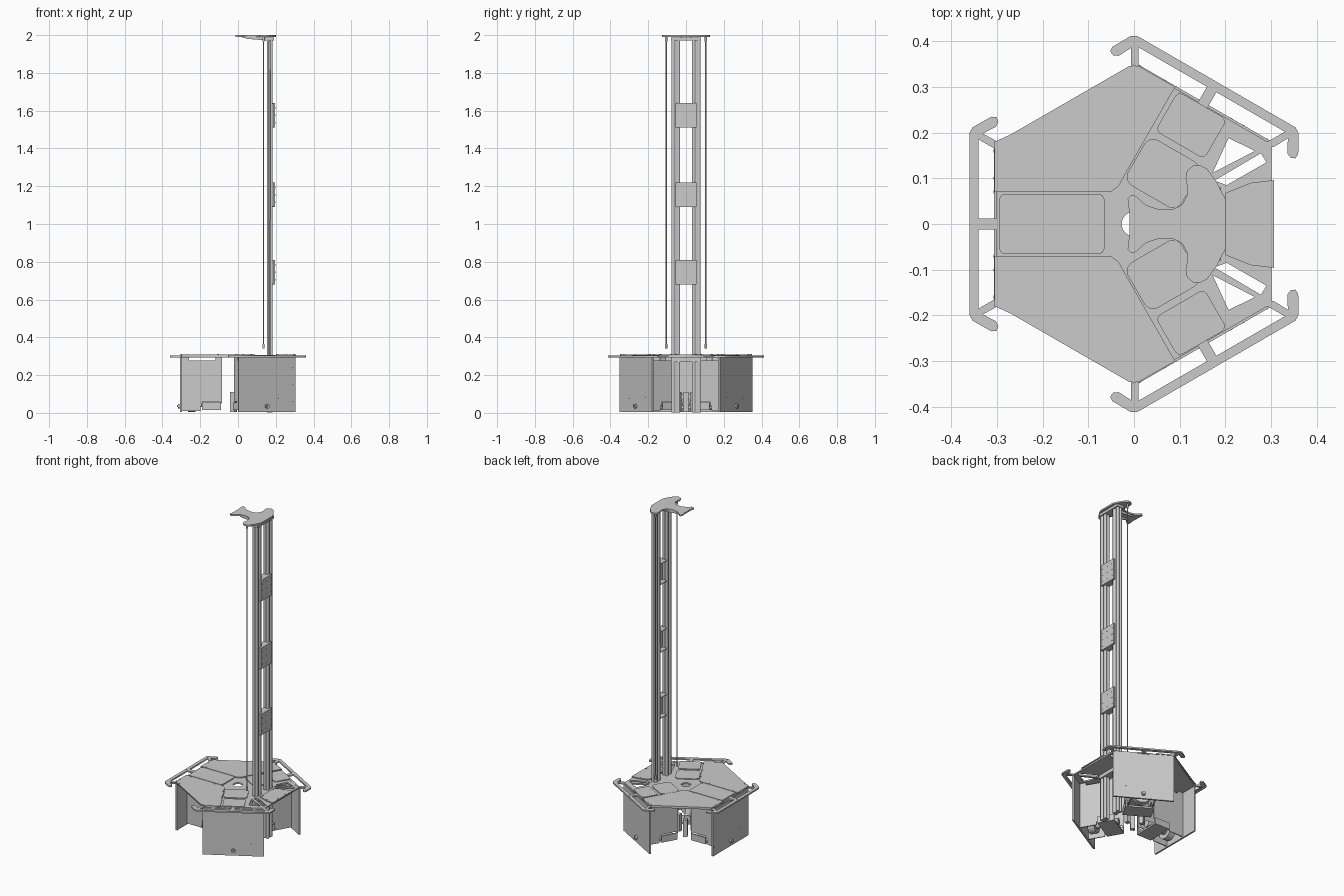
import bpy, bmesh
from math import radians, sin, cos, pi
from mathutils import Matrix, Vector

cube = bpy.data.objects.get("Cube")
if cube:
    bpy.data.objects.remove(cube, do_unlink=True)

GREY = bpy.data.materials.new("light grey")
GREY.use_nodes = True
GREY.diffuse_color = (.6, .6, .6, 1)
GREY.node_tree.nodes["Principled BSDF"].inputs["Base Color"].default_value = (.6, .6, .6, 1)


def add(name, mesh, turn=0):
    mesh.materials.clear()
    mesh.materials.append(GREY)
    mesh.transform(Matrix.Rotation(radians(turn), 4, "Z"))
    ob = bpy.data.objects.new(name, mesh)
    bpy.context.collection.objects.link(ob)
    return ob


def plate(name, outline, z0, z1, holes=(), turn=0, upright=None):
    """Flat sheet with holes; upright=y stands the outline in the xz plane."""
    cu = bpy.data.curves.new(name, "CURVE")
    cu.dimensions, cu.fill_mode = "2D", "BOTH"
    cu.extrude = (z1 - z0) / 2
    for pts in (outline, *holes):
        sp = cu.splines.new("POLY")
        sp.points.add(len(pts) - 1)
        for p, (x, y) in zip(sp.points, pts):
            p.co = (x, y, 0, 1)
        sp.use_cyclic_u = True
    tmp = bpy.data.objects.new("tmp", cu)
    bpy.context.collection.objects.link(tmp)
    bpy.context.view_layer.update()
    mesh = bpy.data.meshes.new_from_object(
        tmp.evaluated_get(bpy.context.evaluated_depsgraph_get()))
    bpy.data.objects.remove(tmp, do_unlink=True)
    mesh.transform(Matrix.Translation((0, 0, (z0 + z1) / 2)))
    if upright is not None:
        mesh.transform(Matrix.Translation((0, upright, 0)) @ Matrix.Rotation(pi / 2, 4, "X"))
    return add(name, mesh, turn)


def box(name, lo, hi, turn=0):
    lo, hi = Vector(lo), Vector(hi)
    bm = bmesh.new()
    bmesh.ops.create_cube(bm, size=1)
    bmesh.ops.scale(bm, vec=hi - lo, verts=bm.verts)
    bmesh.ops.translate(bm, vec=(lo + hi) / 2, verts=bm.verts)
    mesh = bpy.data.meshes.new(name)
    bm.to_mesh(mesh)
    bm.free()
    return add(name, mesh, turn)


def rods(name, points, radius, length, axis="Z", turn=0, sides=12):
    """Equal cylinders centred on the points, joined in one object."""
    spin = Matrix.Rotation(pi / 2, 4, "Y") if axis == "X" else Matrix()
    bm = bmesh.new()
    for p in points:
        bmesh.ops.create_cone(bm, cap_ends=True, segments=sides, radius1=radius,
                              radius2=radius, depth=length,
                              matrix=Matrix.Translation(p) @ spin)
    for f in bm.faces:
        f.smooth = len(f.verts) == 4
    for e in bm.edges:
        e.smooth = all(f.smooth for f in e.link_faces)
    mesh = bpy.data.meshes.new(name)
    bm.to_mesh(mesh)
    bm.free()
    return add(name, mesh, turn)


def flip(pts):
    return [(x, -y) for x, y in reversed(pts)]


def both(half):
    return half + flip(half)


def ring(r, n, start=0):
    return [(r * cos(start + 2 * pi * i / n), r * sin(start + 2 * pi * i / n)) for i in range(n)]


def rounded(x0, x1, h, c=0.012):
    """Rectangle with clipped corners, symmetric about the x axis."""
    return both([(x0, h - c), (x0 + c * .3, h - c * .3), (x0 + c, h),
                 (x1 - c, h), (x1 - c * .3, h - c * .3), (x1, h - c)])


# Hexagonal deck, open at the centre and beside the mast
triangle = [(.172, .112), (.265, .16), (.207, .188)]
slot = [(.176, .095), (.203, .085), (.29, .135), (.278, .155)]
plate("deck", ring(.347, 6, pi / 6), .293, .302,
      holes=(ring(.027, 24), triangle, flip(triangle), slot, flip(slot)))

# Cover plates either side of the rear module
cover = [(-.305, .07), (-.305, .18), (-.27, .196), (-.01, .346), (.01, .346),
         (.09, .3), (-.022, .104), (-.034, .082), (-.052, .07)]
for side, pts in (("left", cover), ("right", flip(cover))):
    plate("cover_" + side, pts, .302, .308)
nose = both([(.2, .068), (.255, .09), (.306, .096)])
plate("mast_foot_plate", nose, .302, .308)

# Module lids: a single long one, and split ones beside the mast
plate("module_lid", rounded(-.295, -.065, .066), .302, .308)
for t in (120, 240):
    plate("outer_lid", rounded(-.3, -.2, .062), .302, .307, turn=t)
    plate("inner_lid", rounded(-.185, -.07, .068, .02), .302, .307, turn=t)

# Deck bolts
spots = [(x, s * y, .308) for s in (1, -1) for x, y in
         ((-.3, .14), (-.3, .172), (-.27, .19), (0, .345), (.03, .33), (.07, .272), (.028, .2),
          (-.012, .13), (-.105, .076), (-.27, .076), (.255, .082), (.298, .035), (.205, .052))]
rods("deck_bolts", spots, .004, .005, sides=10)

# Three bumpers, outer panels and drive modules
hooked = [(-.29, .163), (-.298, .18), (-.331, .198), (-.302, .213), (-.297, .224),
          (-.301, .234), (-.312, .235), (-.353, .212), (-.36, .2)]
gap = [(-.302, .012), (-.302, .163), (-.34, .185), (-.34, .012)]
wall = [(-.297, .01), (-.2, .01), (-.19, .06), (-.1, .06), (-.085, .05), (-.085, .293),
        (-.12, .293), (-.12, .278), (-.26, .278), (-.26, .293), (-.297, .293)]
for t in (0, 120, 240):
    plate("bumper", both(hooked), .294, .303, holes=(gap, flip(gap)), turn=t)
    rods("bumper_bolts", [(-.35, y, .303) for y in (-.2, 0, .2)], .004, .002, turn=t)
    box("outer_panel", (-.307, -.173, .005), (-.297, .173, .294), turn=t)
    studs = [(-.307, s * y, z) for s in (1, -1) for y, z in
             ((.16, .06), (.16, .15), (.16, .24), (.07, .08), (.1, .08), (.07, .27))]
    rods("panel_bolts", studs, .003, .001, "X", turn=t, sides=8)
    rods("charge_socket", [(-.31, 0, .036)], .012, .014, "X", turn=t, sides=20)
    rods("socket_pin", [(-.314, 0, .036)], .006, .016, "X", turn=t)
    for y in (-.067, .073):
        plate("module_wall", wall, -.003, .003, upright=y - .003, turn=t)
    box("module_tray", (-.19, -.082, .014), (-.09, .082, .024), turn=t)
    for y in (-.082, .074):
        box("tray_rail", (-.19, y, .014), (-.09, y + .008, .055), turn=t)
    rods("drive_wheel", [(-.245, 0, .055)], .05, .04, "X", t, 32)
    rods("wheel_hub", [(-.245, 0, .055)], .025, .06, "X", t, 24)
    rods("motor", [(-.155, 0, .05)], .02, .13, "X", t, 24)
    box("inner_block", (.035, -.013, .005), (.06, .013, .11), turn=t)


# Slotted mast rails
def slotted(cx, cy, w, d):
    side = [(1, -1), (1, -.22), (.6, -.22), (.6, .22), (1, .22)]
    pts = []
    for k in range(4):
        a = k * pi / 2
        for x, y in side:
            pts.append((cx + w / 2 * (x * cos(a) - y * sin(a)),
                        cy + d / 2 * (x * sin(a) + y * cos(a))))
    return pts


for s in (-1, 1):
    plate("mast_rail", slotted(.168, s * .054, .03, .046), .002, 1.988)
    # Side cables with end fittings
    rods("side_rod", [(.135, s * .105, 1.165)], .0035, 1.64)
    rods("rod_fitting", [(.135, s * .105, z) for z in (.352, 1.978)], .006, .024)
box("lower_mast_tie", (.14, -.08, .27), (.19, .08, .292))
box("upper_mast_tie", (.14, -.08, 1.972), (.19, .08, 1.988))

# Mast brackets with top and bottom flanges
for z in (.745, 1.155, 1.575):
    box("bracket_plate", (.184, -.055, z - .065), (.196, .055, z + .065))
    for dz in (-.065, .061):
        box("bracket_flange", (.153, -.031, z + dz), (.184, .031, z + dz + .004))
    rods("bracket_bolts", [(.196, y, z + dz) for y in (-.04, 0, .04) for dz in (-.04, 0, .04)],
         .004, .004, "X", sides=8)

# Mast head with two lobes and a forked tail
head = [(.2, 0), (.2, .055), (.182, .09), (.16, .121), (.146, .128), (.13, .128),
        (.116, .117), (.113, .1), (.117, .08), (.116, .062), (.105, .042), (.085, .032),
        (.055, .032), (.025, .042), (.005, .061), (-.006, .064), (-.014, .056), (-.01, .025)]
plate("mast_head", head + flip(head[1:]), 1.991, 2.0)
rib = [(.01, 1.992), (.05, 1.98), (.135, 1.973), (.145, 1.973), (.145, 1.992)]
for y in (-.026, .026):
    plate("head_rib", rib, -.003, .003, upright=y)
rods("head_bolts", [(x, s * y, 1.998) for s in (1, -1) for x, y in ((.135, .105), (-.004, .053))],
     .005, .004)
